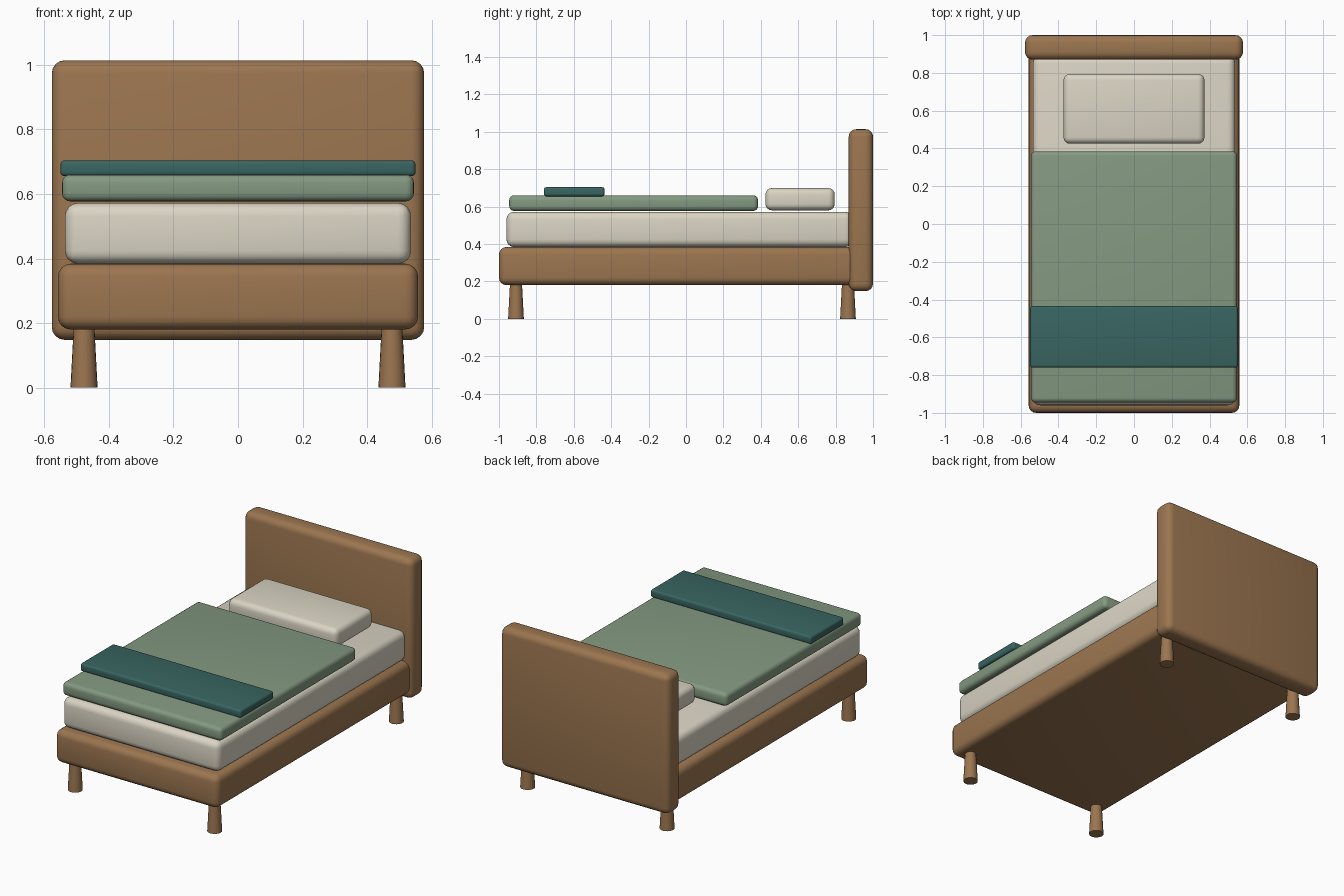
import bpy

if "Cube" in bpy.data.objects:
    bpy.data.objects.remove(bpy.data.objects["Cube"])


def material(name, rgb):
    m = bpy.data.materials.new(name)
    m.diffuse_color = (*rgb, 1)
    m.use_nodes = True
    m.node_tree.nodes["Principled BSDF"].inputs["Base Color"].default_value = m.diffuse_color
    return m


wood = material("wood", (0.33, 0.18, 0.08))
linen = material("linen", (0.70, 0.66, 0.55))
sage = material("sage", (0.23, 0.32, 0.22))
teal = material("teal", (0.04, 0.13, 0.12))


def finish(ob, name, mat):
    ob.name = name
    ob.data.materials.append(mat)
    bpy.ops.object.shade_smooth_by_angle()


def soft_box(name, x, y, z, radius, mat):
    """Rounded box spanning the (min, max) ranges x, y and z."""
    bpy.ops.mesh.primitive_cube_add(size=1, location=[sum(r) / 2 for r in (x, y, z)])
    ob = bpy.context.object
    ob.scale = [r[1] - r[0] for r in (x, y, z)]
    bpy.ops.object.transform_apply(location=False, rotation=False, scale=True)
    bevel = ob.modifiers.new("rounded_edges", 'BEVEL')
    bevel.width = radius
    bevel.segments = 4
    bpy.ops.object.modifier_apply(modifier=bevel.name)
    finish(ob, name, mat)


# Wooden frame and headboard
soft_box("bed_frame", (-0.558, 0.558), (-1.0, 0.93), (0.18, 0.384), 0.04, wood)
soft_box("headboard", (-0.577, 0.577), (0.87, 1.0), (0.148, 1.014), 0.04, wood)

# Bedding
soft_box("mattress", (-0.536, 0.536), (-0.96, 0.89), (0.384, 0.572), 0.04, linen)
soft_box("pillow", (-0.373, 0.373), (0.425, 0.795), (0.58, 0.699), 0.034, linen)
soft_box("blanket", (-0.545, 0.545), (-0.945, 0.385), (0.577, 0.66), 0.025, sage)
soft_box("folded_throw", (-0.55, 0.55), (-0.76, -0.435), (0.655, 0.704), 0.013, teal)

# Tapered legs, wider at the floor
for end, y in (("front", -0.909), ("back", 0.866)):
    for side, x in (("left", -0.477), ("right", 0.477)):
        bpy.ops.mesh.primitive_cone_add(vertices=20, radius1=0.042, radius2=0.032,
                                        depth=0.19, location=(x, y, 0.095))
        finish(bpy.context.object, f"{end}_{side}_leg", wood)
